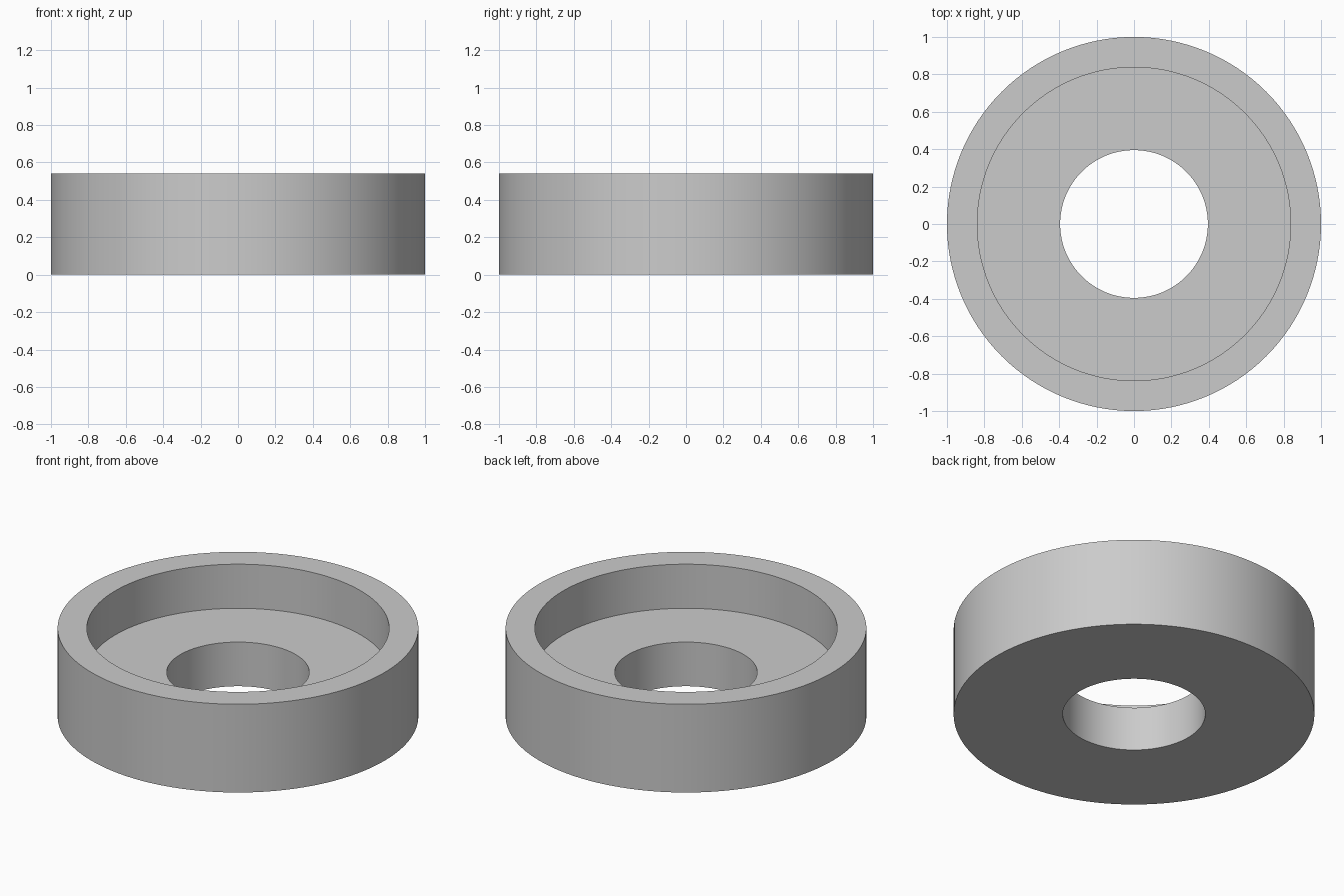
import bpy
import bmesh
import math

cube = bpy.data.objects.get("Cube")
if cube:
    bpy.data.objects.remove(cube, do_unlink=True)

SEGMENTS = 128
OUTER, RECESS, BORE = 1.0, 0.838, 0.395
HEIGHT, FLOOR = 0.54, 0.27

# Plain grey material
grey = bpy.data.materials.new("light_grey")
grey.use_nodes = True
colour = (0.6, 0.6, 0.6, 1.0)
grey.diffuse_color = colour
grey.node_tree.nodes["Principled BSDF"].inputs["Base Color"].default_value = colour

# Closed cross-section: outer wall, rim, recess wall, recess floor, bore
profile = [(OUTER, 0), (OUTER, HEIGHT), (RECESS, HEIGHT),
           (RECESS, FLOOR), (BORE, FLOOR), (BORE, 0)]

# Revolve the section around the vertical axis
bm = bmesh.new()
verts = [bm.verts.new((r, 0, z)) for r, z in profile]
edges = [bm.edges.new((a, b)) for a, b in zip(verts, verts[1:] + verts[:1])]
bmesh.ops.spin(bm, geom=verts + edges, cent=(0, 0, 0), axis=(0, 0, 1),
               angle=math.tau, steps=SEGMENTS, use_merge=True)
bmesh.ops.remove_doubles(bm, verts=bm.verts, dist=0.0001)
bmesh.ops.recalc_face_normals(bm, faces=bm.faces)

mesh = bpy.data.meshes.new("recessed_ring")
bm.to_mesh(mesh)
bm.free()
mesh.materials.append(grey)
ring = bpy.data.objects.new("recessed_ring", mesh)
bpy.context.collection.objects.link(ring)

# Smooth the round walls while keeping the rims crisp
bpy.ops.object.select_all(action="DESELECT")
ring.select_set(True)
bpy.context.view_layer.objects.active = ring
bpy.ops.object.shade_smooth_by_angle(angle=math.radians(30))
